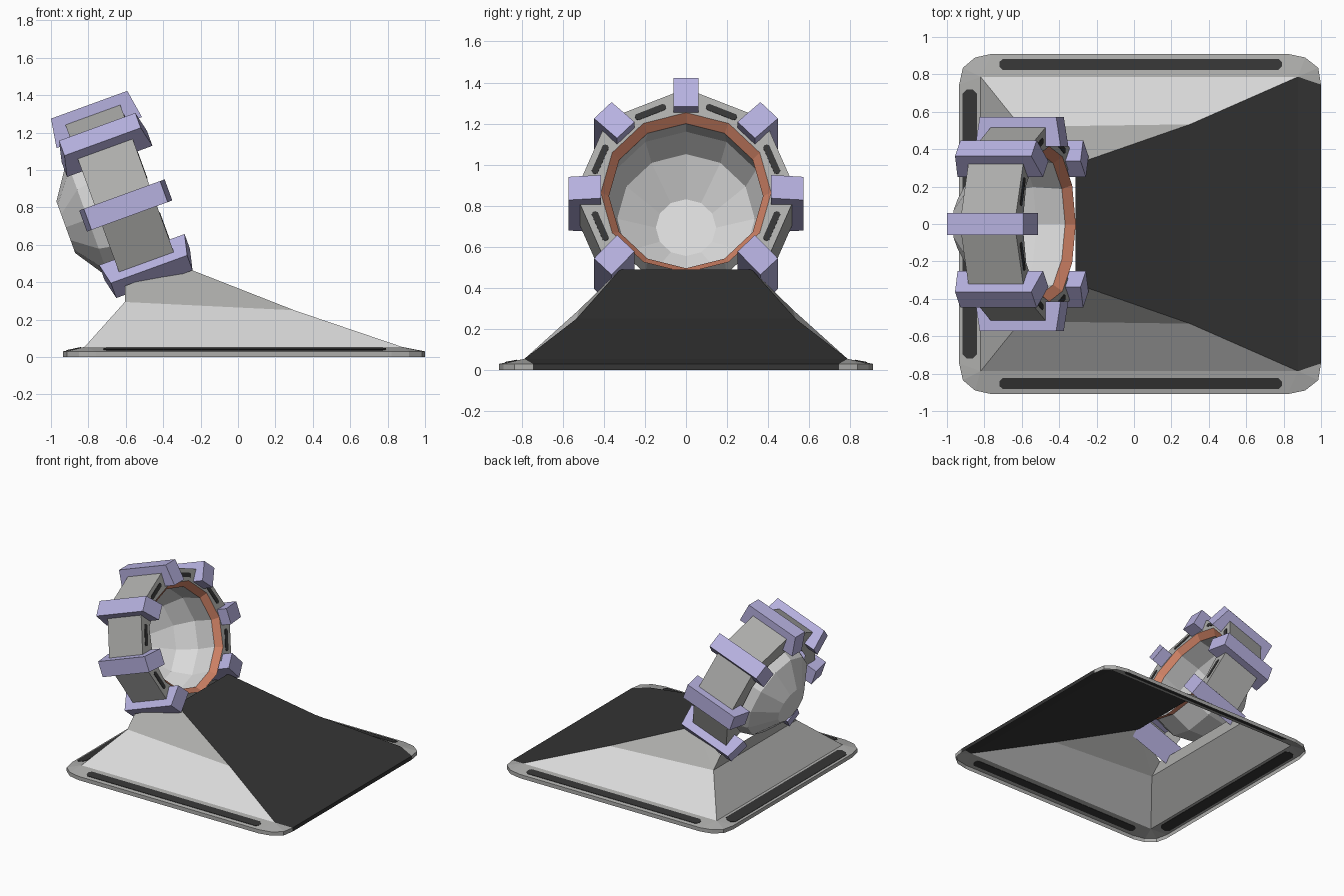
import bpy, bmesh, math
from mathutils import Vector, Matrix

if "Cube" in bpy.data.objects:
    bpy.data.objects.remove(bpy.data.objects["Cube"])


def mat(name, r, g, b):
    m = bpy.data.materials.new(name)
    m.diffuse_color = (r, g, b, 1)
    m.use_nodes = True
    m.node_tree.nodes["Principled BSDF"].inputs["Base Color"].default_value = m.diffuse_color
    return m


LIGHT = mat("light grey", 0.70, 0.70, 0.70)
MID = mat("mid grey", 0.42, 0.42, 0.41)
DARK = mat("charcoal", 0.035, 0.035, 0.035)
ORANGE = mat("copper orange", 0.62, 0.22, 0.13)
PURPLE = mat("lavender", 0.47, 0.44, 0.74)

# Ring frame: local x = across, local y = up in the ring plane, local z = ring axis
TILT = math.radians(20)
c, s = math.cos(TILT), math.sin(TILT)
RING = Matrix(((0, -s, c, -0.60), (1, 0, 0, 0), (0, c, s, 0.81), (0, 0, 0, 1)))


def build(name, verts, faces, mats, idx=None, matrix=None):
    me = bpy.data.meshes.new(name)
    me.from_pydata(verts, [], faces)
    for m in mats:
        me.materials.append(m)
    if idx:
        for p, i in zip(me.polygons, idx):
            p.material_index = i
    if matrix:
        me.transform(matrix)
    bm = bmesh.new()
    bm.from_mesh(me)
    bmesh.ops.remove_doubles(bm, verts=bm.verts, dist=1e-5)
    bmesh.ops.recalc_face_normals(bm, faces=bm.faces)
    bm.to_mesh(me)
    bm.free()
    ob = bpy.data.objects.new(name, me)
    bpy.context.collection.objects.link(ob)
    return ob


def poly_r(n, radius, ang):
    """Radius of an n-gon (a vertex at angle 0) in direction ang."""
    step = 2 * math.pi / n
    return radius * math.cos(step / 2) / math.cos(ang % step - step / 2)


def loft(name, loops, mats, idx=None, cap=False, closed=True, matrix=RING):
    """Skin a list of equal-length vertex loops."""
    n = len(loops[0])
    verts = [v for l in loops for v in l]
    faces, ids = [], []
    for k in range(len(loops) - 1):
        for i in range(n if closed else n - 1):
            j = (i + 1) % n
            faces.append((k * n + i, k * n + j, (k + 1) * n + j, (k + 1) * n + i))
            ids.append(idx[k] if idx else 0)
    if cap:
        faces.append(tuple(range((len(loops) - 1) * n, len(loops) * n)))
        ids.append(idx[-1] if idx else 0)
    return build(name, verts, faces, mats, ids, matrix)


def circle(r, z, n=12):
    return [(r * math.cos(2 * math.pi * i / n), r * math.sin(2 * math.pi * i / n), z) for i in range(n)]


# Bowl with the copper lip
loft("bowl", [circle(0.415, 0.156), circle(0.375, 0.11), circle(0.395, -0.06),
              circle(0.335, -0.215), circle(0.147, -0.341)],
     [LIGHT, ORANGE], idx=[1, 0, 0, 0, 0], cap=True)


# Octagonal ring housing, open at the bottom
def arc(n, r, z):
    out = []
    for i in range(19):
        a = math.radians(-45 + 15 * i)
        q = poly_r(n, r, a)
        out.append((q * math.cos(a), q * math.sin(a), z))
    return out


loft("ring_housing", [arc(12, 0.38, -0.156), arc(8, 0.54, -0.156), arc(8, 0.54, 0.156),
                      arc(12, 0.415, 0.156)], [MID], closed=False)


# Dark slot plates
def slot(name, p, along, across, length, width):
    p, d, w = Vector(p), Vector(along).normalized(), Vector(across).normalized()
    up = d.cross(w) * 0.003
    h, b, k = length / 2, width / 2, width * 0.3
    pts = [(h, -b + k), (h, b - k), (h - k, b), (k - h, b), (-h, b - k), (-h, k - b), (k - h, -b), (h - k, -b)]
    lo = [tuple(p + d * x + w * y - up) for x, y in pts]
    hi = [tuple(p + d * x + w * y + up) for x, y in pts]
    n = len(pts)
    faces = [tuple(range(n)), tuple(range(n, 2 * n))]
    faces += [(i, (i + 1) % n, (i + 1) % n + n, i + n) for i in range(n)]
    return build(name, lo + hi, faces, [DARK])


for i in range(6):
    a = math.radians(-22.5 + 45 * i)
    rad, tan = Vector((math.cos(a), math.sin(a), 0)), Vector((-math.sin(a), math.cos(a), 0))
    slot("ring_slot", RING @ (rad * 0.452 + Vector((0, 0, 0.156))),
         RING.to_3x3() @ tan, RING.to_3x3() @ rad, 0.16, 0.032)

# Seven clamps: tapered blocks gripping the ring
for i in range(7):
    rot = Matrix.Rotation(math.radians(-45 + 45 * i), 4, 'Z')
    verts = [(r, y, z * hz) for r, hz in ((0.415, 0.243), (0.573, 0.217))
             for y, z in ((-0.06, -1), (0.06, -1), (0.06, 1), (-0.06, 1))]
    faces = [(0, 1, 2, 3), (4, 5, 6, 7)] + [(k, (k + 1) % 4, (k + 1) % 4 + 4, k + 4) for k in range(4)]
    build("clamp", verts, faces, [PURPLE], matrix=RING @ rot)

# Pedestal shell (half points at +y; mirrored to -y)
A, B, T, P = (-0.605, 0.52, 0.294), (0.30, 0.533, 0.25), (-0.312, 0.32, 0.49), (-0.605, 0.43, 0.38)
BL, FR, TIP = (-0.82, 0.787, 0.054), (0.877, 0.787, 0.054), (1.0, 0.745, 0.03)


def m(v):
    return (v[0], -v[1], v[2])


def quads(name, polys, mats, idx=None):
    verts, faces = [], []
    for p in polys:
        faces.append(tuple(range(len(verts), len(verts) + len(p))))
        verts += p
    return build(name, verts, faces, mats, idx)


def low(v):
    return (v[0], v[1], 0)


sides, ids = [], []
for f in (lambda v: v, m):
    sides += [[f(v) for v in (BL, FR, B, A)], [f(v) for v in (A, B, T)], [f(v) for v in (A, T, P)]]
    ids += [0, 1, 1]
sides += [[BL, A, m(A), m(BL)], [A, P, m(P), m(A)]]
quads("pedestal", sides, [LIGHT, MID], ids + [1, 1])

# Dark ramp up to the ring
quads("ramp", [[T, B, m(B), m(T)], [B, FR, m(FR), m(B)], [FR, TIP, m(TIP), m(FR)],
               [TIP, low(TIP), low(m(TIP)), m(TIP)]], [DARK])

# Sloped flange with chamfered corners and a low rim
front = [TIP, (0.985, 0.835, 0.03), (0.915, 0.89, 0.03), (0.82, 0.91, 0.03)]
back = [(-0.76, 0.91, 0.03), (-0.85, 0.89, 0.03), (-0.915, 0.835, 0.03), (-0.935, 0.745, 0.03)]
flange = []
for f in (lambda v: v, m):
    fr, bk = [f(v) for v in front], [f(v) for v in back]
    for row, hub in ((fr, f(FR)), (bk, f(BL))):
        flange += [[hub, row[k], row[k + 1]] for k in range(3)]
    flange.append([f(FR), fr[3], bk[0], f(BL)])
    rim = fr + bk
    flange += [[rim[k], rim[k + 1], low(rim[k + 1]), low(rim[k])] for k in range(7)]
flange += [[BL, back[3], m(back[3]), m(BL)],
           [back[3], m(back[3]), low(m(back[3])), low(back[3])]]
quads("flange", flange, [MID])

# Flange slots
for sy in (1, -1):
    slot("flange_slot_side", (0.035, sy * 0.853, 0.0415), (1, 0, 0), (0, -sy * 0.123, 0.024), 1.51, 0.06)
slot("flange_slot_back", (-0.878, 0, 0.042), (0, 1, 0), (0.115, 0, 0.024), 1.44, 0.08)
